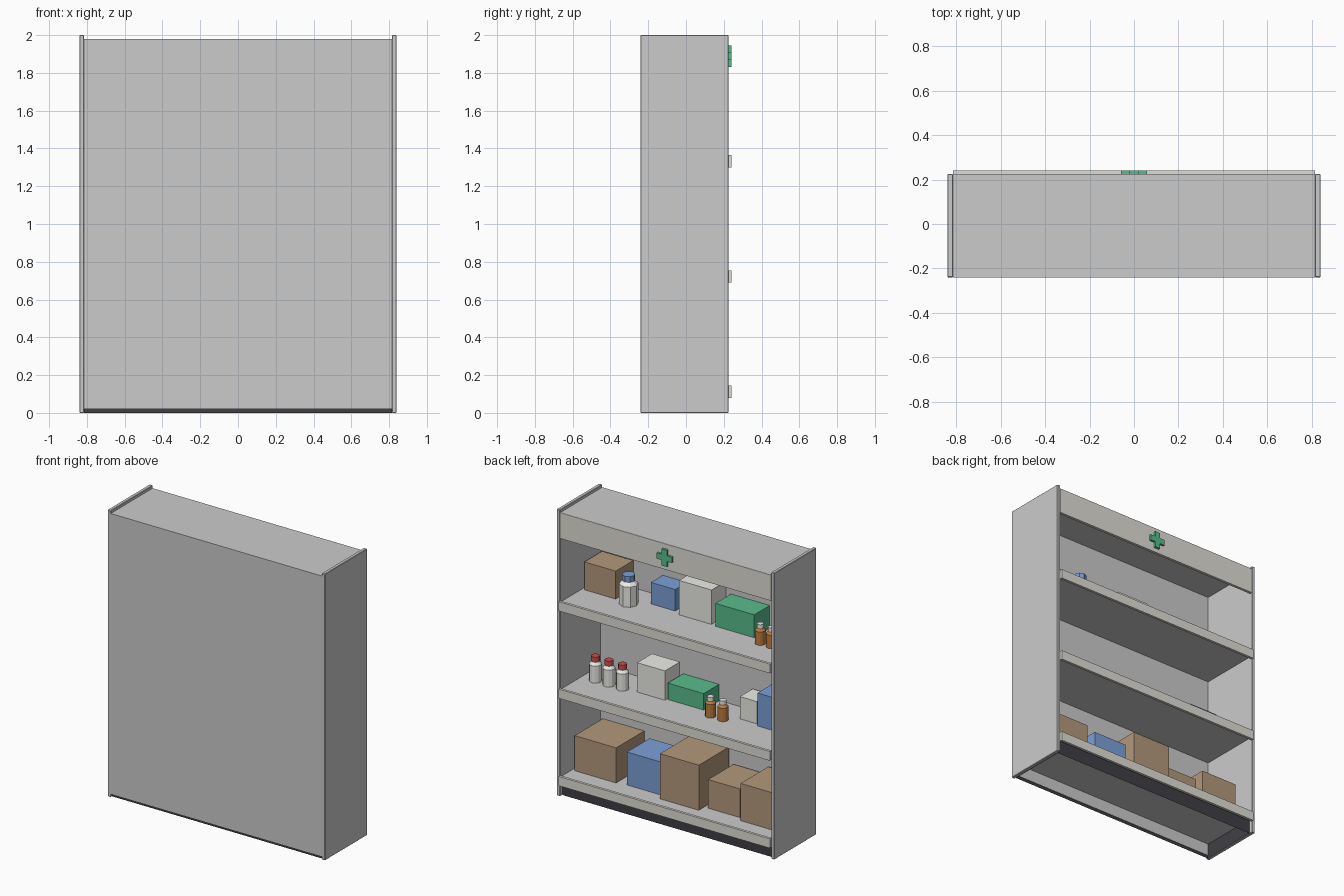
import bpy, bmesh
from mathutils import Matrix, Vector

if "Cube" in bpy.data.objects:
    bpy.data.objects.remove(bpy.data.objects["Cube"])

COLOURS = {
    "cream": (0.74, 0.73, 0.67), "black": (0.05, 0.05, 0.06),
    "brown": (0.45, 0.32, 0.20), "blue": (0.20, 0.35, 0.68),
    "green": (0.10, 0.50, 0.26), "white": (0.84, 0.84, 0.80),
    "red": (0.60, 0.08, 0.08), "amber": (0.50, 0.20, 0.05),
}
mats = {}
for key, rgb in COLOURS.items():
    mats[key] = bpy.data.materials.new(key)
    mats[key].diffuse_color = (*rgb, 1)


def finish(bm, name, colours=()):
    me = bpy.data.meshes.new(name)
    bm.to_mesh(me)
    bm.free()
    ob = bpy.data.objects.new(name, me)
    bpy.context.collection.objects.link(ob)
    for c in colours:
        me.materials.append(mats[c])
    return ob


def box(name, x, y, z, colour=None, open_bottom=False):
    """Axis-aligned box from (min, max) ranges."""
    lo, hi = Vector((x[0], y[0], z[0])), Vector((x[1], y[1], z[1]))
    bm = bmesh.new()
    bmesh.ops.create_cube(bm, size=1, matrix=Matrix.Translation((lo + hi) / 2)
                          @ Matrix.Diagonal((*(hi - lo), 1)))
    if open_bottom:
        bm.normal_update()
        bmesh.ops.delete(bm, geom=[f for f in bm.faces if f.normal.z < -0.9],
                         context='FACES_ONLY')
    return finish(bm, name, [colour] if colour else [])


def bottle(name, x, y, z, r, body_h, cap_r, cap_h, colours, sides=12):
    """Body with a short shoulder, plus a cap in the second colour."""
    bm = bmesh.new()
    shoulder = 0.15 * body_h
    neck = cap_r * 0.85
    stack = [(r, r, 0, body_h - shoulder, 0),
             (r, neck, body_h - shoulder, body_h, 0),
             (cap_r, cap_r, body_h, body_h + cap_h, 1)]
    for r1, r2, z0, z1, slot in stack:
        before = set(bm.faces)
        bmesh.ops.create_cone(bm, cap_ends=True, segments=sides, radius1=r1,
                              radius2=r2, depth=z1 - z0,
                              matrix=Matrix.Translation((x, y, z + (z0 + z1) / 2)))
        for f in set(bm.faces) - before:
            f.material_index = slot
    return finish(bm, name, colours)


# carcass
for name, s in (("left_side", -1), ("right_side", 1)):
    side = box(name, sorted((s * 0.815, s * 0.84)), (-0.24, 0.225), (0, 2))
    bev = side.modifiers.new("edge", 'BEVEL')
    bev.width, bev.segments = 0.003, 1
box("back_panel", (-0.815, 0.815), (-0.24, -0.22), (0.02, 1.98))
box("top_panel", (-0.815, 0.815), (-0.22, 0.222), (1.96, 1.98))
box("plinth", (-0.8145, 0.8145), (-0.225, 0.20), (0, 0.11), "black", True)

# shelves with front lips
SHELVES = (0.135, 0.745, 1.355)
for i, top in enumerate(SHELVES):
    box(f"shelf_{i + 1}", (-0.815, 0.815), (-0.22, 0.222), (top - 0.03, top))
    box(f"shelf_lip_{i + 1}", (-0.815, 0.815), (0.222, 0.24), (top - 0.055, top + 0.01), "cream")

# header board with green cross (one 12-sided outline, extruded)
box("header_board", (-0.815, 0.815), (0.205, 0.2245), (1.80, 1.979), "cream")
a, b = 0.02, 0.058
outline = [(a, b), (a, a), (b, a), (b, -a), (a, -a), (a, -b),
           (-a, -b), (-a, -a), (-b, -a), (-b, a), (-a, a), (-a, b)]
bm = bmesh.new()
face = bm.faces.new([bm.verts.new((x, 0.224, 1.888 + z)) for x, z in outline])
ext = bmesh.ops.extrude_face_region(bm, geom=[face])["geom"]
bmesh.ops.translate(bm, vec=(0, 0.016, 0),
                    verts=[v for v in ext if isinstance(v, bmesh.types.BMVert)])
bmesh.ops.recalc_face_normals(bm, faces=bm.faces)
finish(bm, "green_cross", ["green"])

# cartons: shelf, x range, y range, height, colour
CARTONS = [
    (0, (0.473, 0.793), (-0.215, 0.095), 0.245, "brown"),
    (0, (0.14, 0.40), (-0.17, 0.08), 0.23, "blue"),
    (0, (-0.19, 0.11), (-0.205, 0.13), 0.315, "brown"),
    (0, (-0.468, -0.22), (-0.21, 0.07), 0.20, "brown"),
    (0, (-0.775, -0.495), (-0.20, 0.105), 0.26, "brown"),
    (1, (0.18, 0.395), (-0.19, -0.025), 0.205, "white"),
    (1, (-0.105, 0.172), (-0.215, -0.045), 0.115, "green"),
    (1, (-0.50, -0.367), (-0.21, -0.07), 0.155, "white"),
    (1, (-0.74, -0.52), (-0.20, -0.046), 0.23, "blue"),
    (2, (0.554, 0.796), (-0.21, -0.016), 0.195, "brown"),
    (2, (0.143, 0.33), (-0.215, -0.085), 0.15, "blue"),
    (2, (-0.16, 0.09), (-0.215, -0.053), 0.24, "white"),
    (2, (-0.496, -0.196), (-0.215, -0.044), 0.16, "green"),
]
for i, (s, x, y, h, colour) in enumerate(CARTONS):
    box(f"{colour}_carton_{i + 1}", x, y, (SHELVES[s], SHELVES[s] + h), colour)

# bottles
for i, x in enumerate((0.709, 0.605, 0.50)):
    bottle(f"red_cap_bottle_{i + 1}", x, -0.015, SHELVES[1], 0.041, 0.14, 0.028, 0.035,
           ["white", "red"])
for i, (s, x) in enumerate(((1, -0.19), (1, -0.286), (2, -0.574), (2, -0.66))):
    bottle(f"amber_bottle_{i + 1}", x, 0, SHELVES[s], 0.035, 0.11, 0.022, 0.028,
           ["amber", "white"])
bottle("blue_cap_bottle", 0.45, -0.01, SHELVES[2], 0.062, 0.165, 0.042, 0.04,
       ["white", "blue"], 8)

for m in bpy.data.materials:
    if m.users and not m.is_grease_pencil:
        m.use_nodes = True
        m.node_tree.nodes["Principled BSDF"].inputs["Base Color"].default_value = m.diffuse_color
